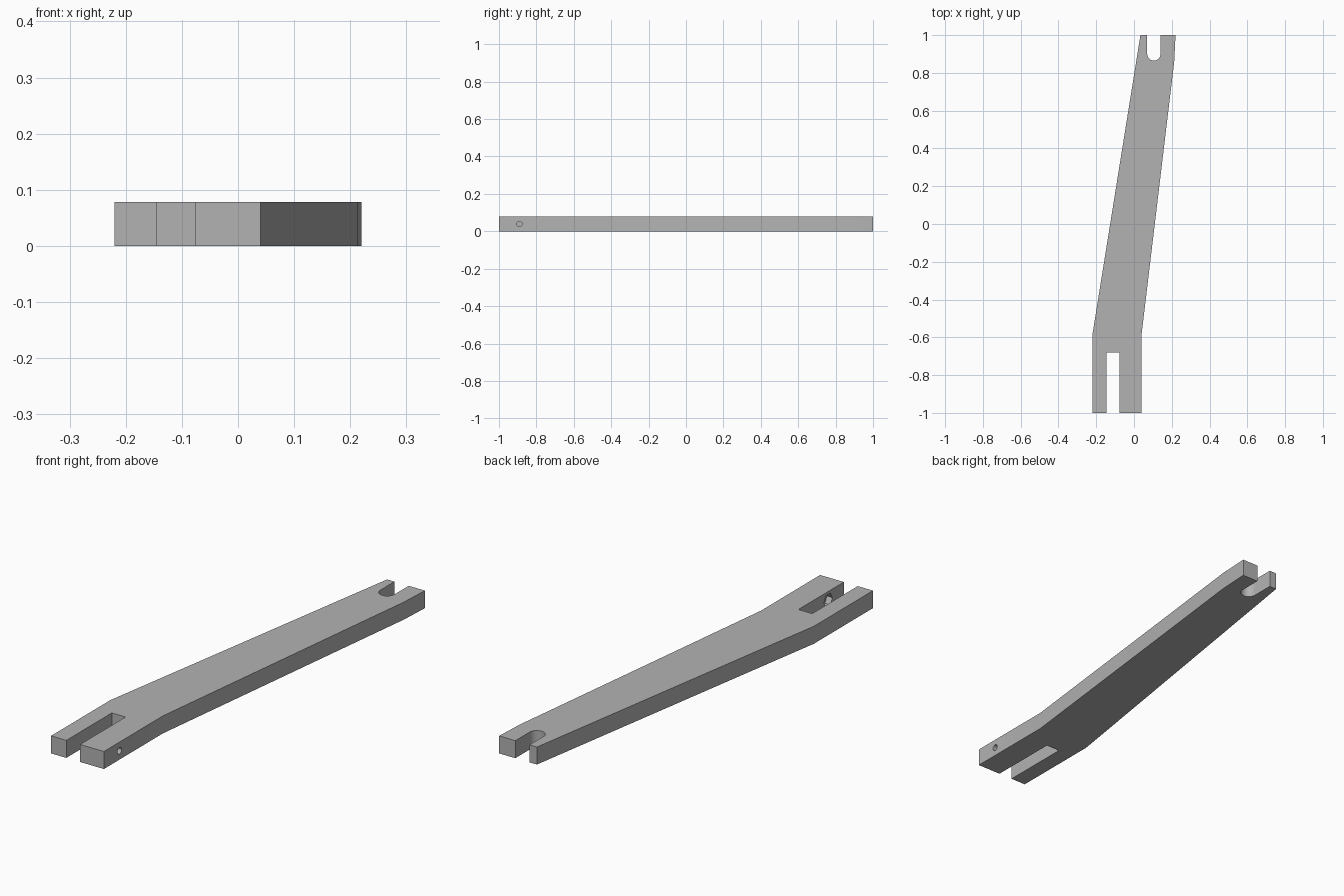
import bpy, bmesh
from math import pi, sin, cos

cube = bpy.data.objects.get("Cube")
if cube:
    bpy.data.objects.remove(cube, do_unlink=True)

THICK = 0.078

grey = bpy.data.materials.new("light grey")
grey.use_nodes = True
colour = (0.45, 0.45, 0.45, 1)
grey.diffuse_color = colour
grey.node_tree.nodes["Principled BSDF"].inputs["Base Color"].default_value = colour


def prism(name, outline, height):
    """Extrude a flat outline upward from z = 0."""
    bm = bmesh.new()
    base = bm.faces.new([bm.verts.new((x, y, 0)) for x, y in outline])
    top = bmesh.ops.extrude_face_region(bm, geom=[base])["geom"]
    bmesh.ops.translate(bm, vec=(0, 0, height),
                        verts=[v for v in top if isinstance(v, bmesh.types.BMVert)])
    bmesh.ops.recalc_face_normals(bm, faces=bm.faces)
    mesh = bpy.data.meshes.new(name)
    bm.to_mesh(mesh)
    bm.free()
    mesh.materials.append(grey)
    obj = bpy.data.objects.new(name, mesh)
    bpy.context.collection.objects.link(obj)
    return obj


def bore(target, name, sides, radius, x0, x1):
    """Cut a sideways hole between x0 and x1 through the right-hand fork arm."""
    bpy.ops.mesh.primitive_cylinder_add(
        vertices=sides, radius=radius, depth=x1 - x0,
        location=((x0 + x1) / 2, -0.89, THICK / 2), rotation=(0, pi / 2, 0))
    cutter = bpy.context.object
    cutter.name = name
    cutter.hide_render = True
    cutter.data.materials.append(grey)
    mod = target.modifiers.new(name, "BOOLEAN")
    mod.operation = "DIFFERENCE"
    mod.solver = "EXACT"
    mod.object = cutter
    bpy.context.view_layer.objects.active = target
    bpy.ops.object.modifier_apply(modifier=name)
    bpy.data.objects.remove(cutter, do_unlink=True)


# Rounded bottom of the slot at the back end
SLOT_X, SLOT_R, SLOT_Y = 0.105, 0.035, 0.9
arc = [(SLOT_X + SLOT_R * cos(i * pi / 16), SLOT_Y - SLOT_R * sin(i * pi / 16))
       for i in range(17)]

# Bent bar with a square slot in front and a round slot at the back
outline = [(-0.22, -1), (-0.145, -1), (-0.145, -0.68), (-0.077, -0.68),
           (-0.077, -1), (0.04, -1), (0.04, -0.585), (0.213, 0.86), (0.22, 1),
           (SLOT_X + SLOT_R, 1), *arc, (SLOT_X - SLOT_R, 1),
           (0.034, 1), (-0.22, -0.585)]
arm = prism("lever_arm", outline, THICK)

# Pin hole, with a hexagonal nut pocket on the slot side
bore(arm, "pin_hole", 24, 0.014, -0.1, 0.08)
bore(arm, "nut_pocket", 6, 0.03, -0.1, -0.05)

bpy.ops.object.select_all(action="DESELECT")
arm.select_set(True)
bpy.context.view_layer.objects.active = arm
bpy.ops.object.shade_smooth_by_angle(angle=pi / 6)
for poly in arm.data.polygons:
    if abs(poly.normal.z) > 0.9:
        poly.use_smooth = False
